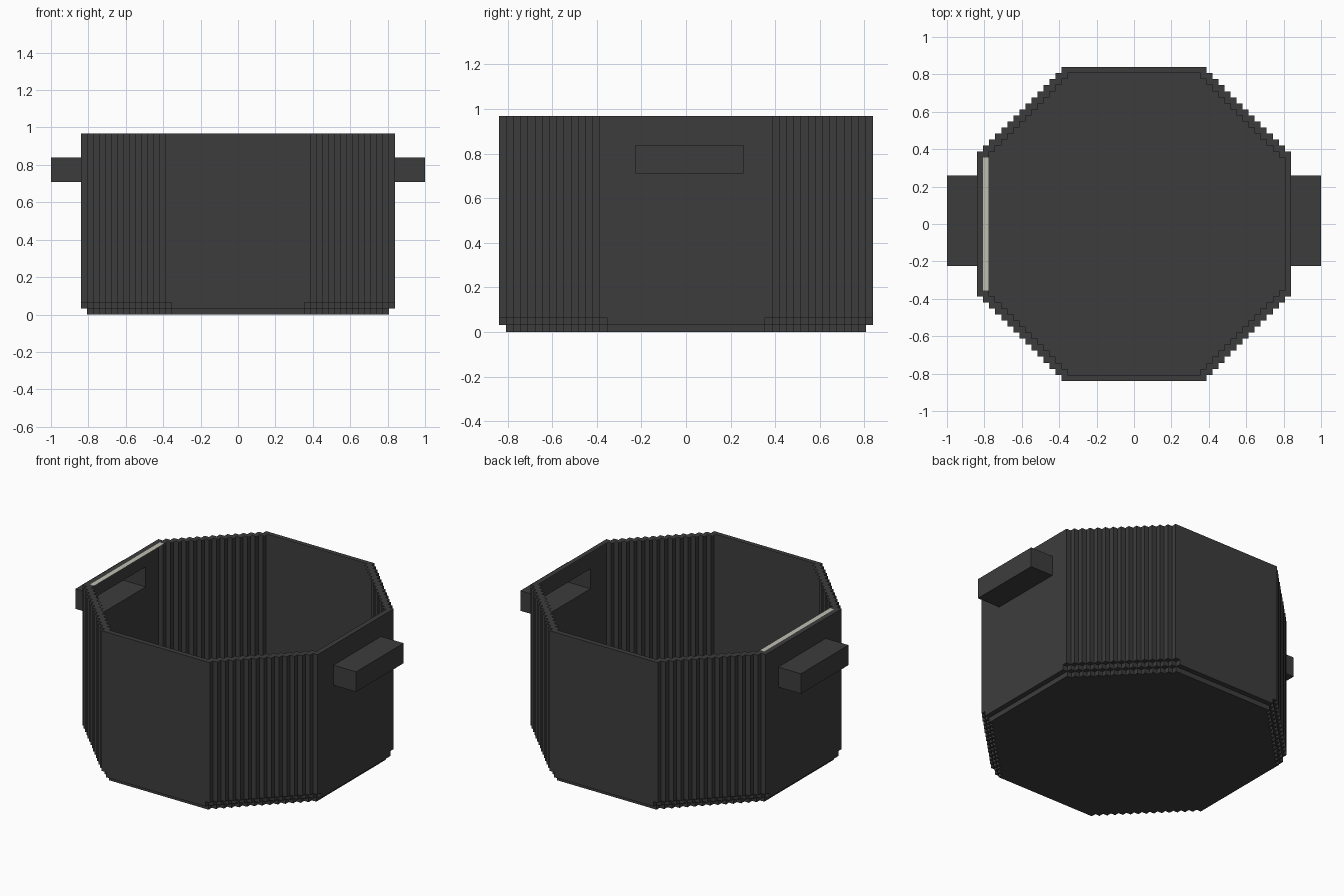
import bpy
import bmesh
import math

cube = bpy.data.objects.get("Cube")
if cube:
    bpy.data.objects.remove(cube, do_unlink=True)

U = 2 / 62          # one block
HEIGHT = 30
HANDLE_Y = (-7, 8)
HANDLE_Z = (22, 26)


def material(name, color):
    m = bpy.data.materials.new(name)
    m.use_nodes = True
    m.diffuse_color = color
    m.node_tree.nodes["Principled BSDF"].inputs["Base Color"].default_value = color
    return m


iron = material("dark iron", (0.046, 0.046, 0.046, 1))
cream = material("pale cream", (0.53, 0.52, 0.45, 1))


def finish(name, bm, mat, dissolve=True):
    bmesh.ops.remove_doubles(bm, verts=bm.verts, dist=0.01)
    if dissolve:
        bmesh.ops.dissolve_limit(bm, angle_limit=math.radians(1),
                                 verts=bm.verts, edges=bm.edges)
    bmesh.ops.scale(bm, vec=(U, U, U), verts=bm.verts)
    mesh = bpy.data.meshes.new(name)
    bm.to_mesh(mesh)
    bm.free()
    mesh.materials.append(mat)
    ob = bpy.data.objects.new(name, mesh)
    bpy.context.collection.objects.link(ob)
    return ob


def octagon(radius, corner):
    """Block centres inside a stepped octagon."""
    span = [i + 0.5 for i in range(-radius, radius)]
    return {(x, y) for x in span for y in span if abs(x) + abs(y) < corner}


def quad(bm, points):
    bm.faces.new([bm.verts.new(p) for p in points])


def walls(bm, cells, low, high, skip=lambda x, y: False):
    """Vertical faces round the outline of a layer."""
    for x, y in cells:
        for dx, dy in ((1, 0), (-1, 0), (0, 1), (0, -1)):
            if (x + dx, y + dy) in cells or skip(x, y):
                continue
            mx, my, tx, ty = x + dx / 2, y + dy / 2, -dy / 2, dx / 2
            quad(bm, [(mx - tx, my - ty, low), (mx + tx, my + ty, low),
                      (mx + tx, my + ty, high), (mx - tx, my - ty, high)])


def sheet(bm, cells, z, up):
    """Horizontal faces over a set of blocks."""
    h = 0.5 if up else -0.5
    for x, y in cells:
        quad(bm, [(x - 0.5, y - h, z), (x + 0.5, y - h, z),
                  (x + 0.5, y + h, z), (x - 0.5, y + h, z)])


def in_handle(x, y):
    return abs(x) > 25 and HANDLE_Y[0] < y < HANDLE_Y[1]


outer = octagon(26, 37.5)
step = octagon(26, 36.5)
inner = octagon(25, 35.5)

# Thin outer wall, open where the hollow handles join
bm = bmesh.new()
walls(bm, outer, 2, HANDLE_Z[0])
walls(bm, outer, *HANDLE_Z, skip=in_handle)
walls(bm, outer, HANDLE_Z[1], HEIGHT)
finish("pot_wall", bm, iron, dissolve=False)

# Stepped foot and base
bm = bmesh.new()
walls(bm, step, 1, 2)
walls(bm, inner, 0, 1)
sheet(bm, outer - step, 2, False)
sheet(bm, step - inner, 1, False)
finish("pot_foot", bm, iron, dissolve=False)

bm = bmesh.new()
sheet(bm, inner, 0, False)
finish("pot_base", bm, iron)

# Rim
bm = bmesh.new()
sheet(bm, outer - inner, HEIGHT, True)
finish("pot_rim", bm, iron, dissolve=False)

# Pale strip beside the right rim
bm = bmesh.new()
sheet(bm, {(x, y) for x, y in inner if x < -24}, HEIGHT, True)
finish("rim_strip", bm, cream)

# Hollow handles, open towards the inside
for side, name in ((1, "left_handle"), (-1, "right_handle")):
    bm = bmesh.new()
    bmesh.ops.create_cube(bm, size=1)
    for v in bm.verts:
        v.co = (side * 28.5 + v.co.x * 5,
                HANDLE_Y[v.co.y > 0], HANDLE_Z[v.co.z > 0])
    inside = [f for f in bm.faces
              if all(abs(v.co.x) < 27 for v in f.verts)]
    bmesh.ops.delete(bm, geom=inside, context='FACES')
    finish(name, bm, iron)
